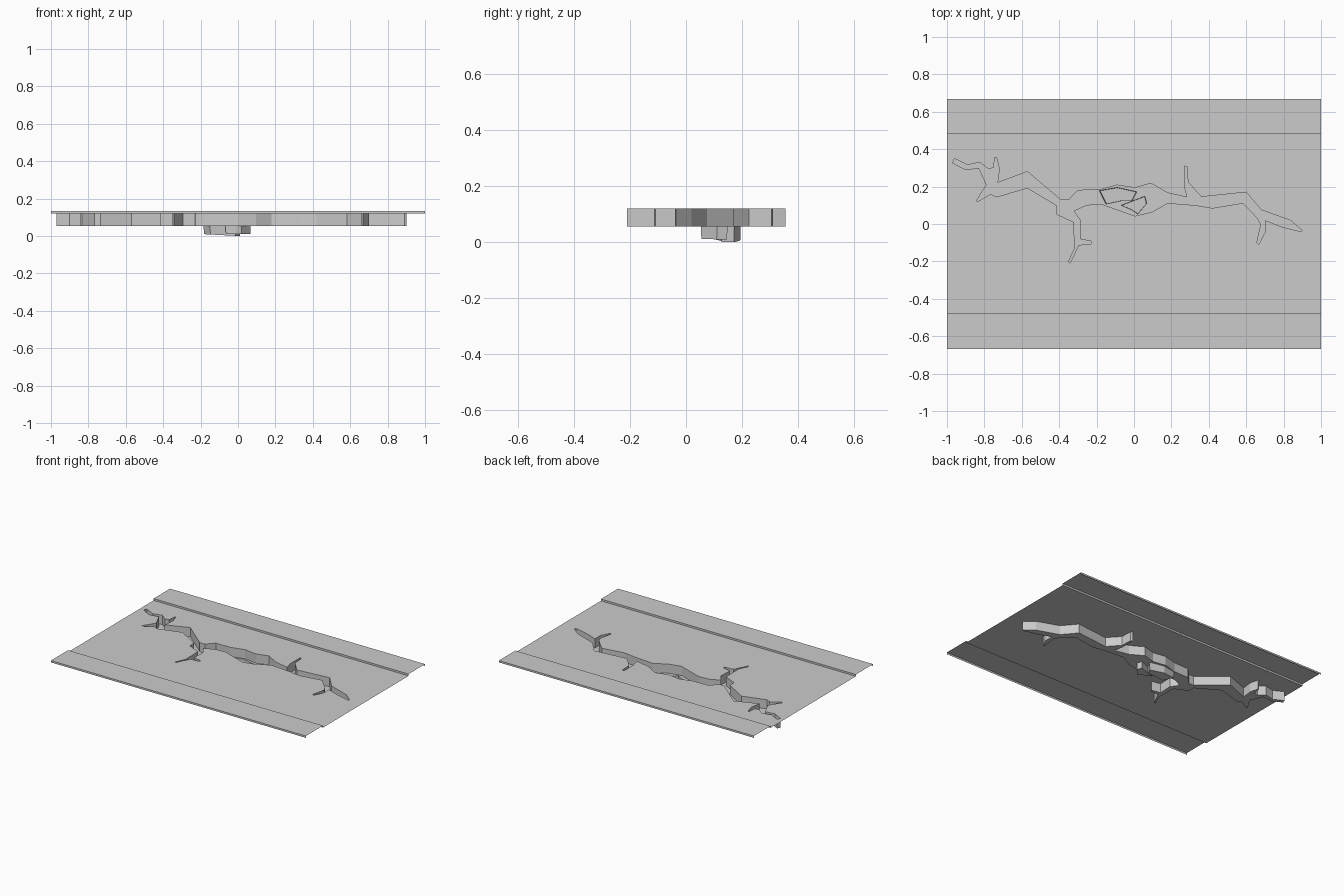
import bpy, bmesh
from mathutils import Vector

if "Cube" in bpy.data.objects:
    bpy.data.objects.remove(bpy.data.objects["Cube"])

ROAD_Z, KERB_Z, FLOOR_Z = 0.12, 0.133, 0.055

# Crack outline, clockwise from the left tip (x, y)
CRACK = [(-.96, .35), (-.89, .315), (-.825, .33), (-.78, .295), (-.75, .30), (-.745, .355),
         (-.735, .355), (-.72, .295), (-.73, .22), (-.57, .28), (-.39, .128), (-.35, .128),
         (-.30, .18), (-.185, .182), (-.09, .208), (.005, .193), (.09, .218), (.18, .166),
         (.285, .143), (.27, .20), (.27, .31), (.285, .305), (.288, .225), (.36, .145),
         (.60, .17), (.68, .075), (.835, .02), (.90, -.035), (.89, -.04), (.79, -.015),
         (.70, .02), (.70, -.045), (.667, -.108), (.657, -.10), (.678, -.005), (.662, .03),
         (.582, .112), (.42, .085), (.33, .10), (.18, .112), (.095, .064), (.005, .043),
         (-.175, .107), (-.253, .102), (-.323, .07), (-.285, .016), (-.29, -.08), (-.226, -.093),
         (-.23, -.107), (-.295, -.112), (-.343, -.21), (-.35, -.20), (-.317, -.13), (-.322, .01),
         (-.414, .053), (-.414, .10), (-.57, .193), (-.735, .145), (-.767, .16), (-.835, .12),
         (-.842, .125), (-.788, .21), (-.83, .30), (-.90, .29), (-.97, .327)]
# Deeper pits in the crack floor: outline, depth at left, depth at right
PITS = [([(-.185, .178), (-.09, .195), (.015, .172), (-.01, .125), (-.065, .125), (-.15, .107)], .01, 0),
        ([(-.068, .10), (.058, .148), (.068, .11), (.02, .053), (-.01, .075)], .012, .01)]


def add_object(name, bm):
    mesh = bpy.data.meshes.new(name)
    bm.to_mesh(mesh)
    bm.free()
    obj = bpy.data.objects.new(name, mesh)
    bpy.context.collection.objects.link(obj)
    return obj


def flat_fill(name, loops):
    """Upward-facing sheet; the first loop is the border, the others are holes."""
    bm = bmesh.new()
    edges = []
    for loop in loops:
        vs = [bm.verts.new(p) for p in loop]
        edges += [bm.edges.new((a, b)) for a, b in zip(vs, vs[1:] + vs[:1])]
    bmesh.ops.triangle_fill(bm, edges=edges, use_beauty=True, use_dissolve=False, normal=(0, 0, 1))
    bm.normal_update()
    for f in bm.faces:
        if f.normal.z < 0:
            f.normal_flip()
    bmesh.ops.dissolve_limit(bm, angle_limit=0.001, verts=bm.verts, edges=bm.edges)
    bmesh.ops.triangulate(bm, faces=[f for f in bm.faces if len(f.verts) > 4])
    return add_object(name, bm)


def walls(name, top, bottom):
    """Inward-facing walls between two clockwise loops."""
    bm = bmesh.new()
    t = [bm.verts.new(p) for p in top]
    b = [bm.verts.new(p) for p in bottom]
    for i in range(len(t)):
        j = (i + 1) % len(t)
        bm.faces.new((t[i], b[i], b[j], t[j]))
    return add_object(name, bm)


def at(points, z):
    return [(x, y, z) for x, y in points]


# Road sheet with the crack cut out
road = [(-1, -.475), (-1, .483), (1, .483), (1, -.475)]
flat_fill("road", [at(road, ROAD_Z), at(CRACK, ROAD_Z)])

# Raised side strips with inner kerb and outer lip
for name, inner, outer in (("front_pavement", -.475, -.667), ("back_pavement", .483, .667)):
    bm = bmesh.new()
    profile = [(inner, ROAD_Z), (inner, KERB_Z), (outer, KERB_Z), (outer, ROAD_Z)]
    l, r = ([bm.verts.new((x, y, z)) for y, z in profile] for x in (-1, 1))
    for i in range(3):
        f = bm.faces.new((l[i], l[i + 1], r[i + 1], r[i]))
        if outer < 0:
            f.normal_flip()
    bm.normal_update()
    top = max(bm.faces, key=lambda f: abs(f.normal.z))
    if top.normal.z < 0:
        bmesh.ops.reverse_faces(bm, faces=bm.faces)
    add_object(name, bm)

# Crack walls and floor
walls("crack_walls", at(CRACK, ROAD_Z), at(CRACK, FLOOR_Z))
flat_fill("crack_floor", [at(CRACK, FLOOR_Z)] + [at(p, FLOOR_Z) for p, _, _ in PITS])

# Pits, slightly tapered with tilted bottoms
for n, (pts, z_left, z_right) in enumerate(PITS, 1):
    c = sum((Vector(p) for p in pts), Vector((0, 0))) / len(pts)
    xs = [p[0] for p in pts]
    bottom = []
    for p in pts:
        q = c + (Vector(p) - c) * .96
        t = (p[0] - min(xs)) / (max(xs) - min(xs))
        bottom.append((q.x, q.y, z_left + (z_right - z_left) * t))
    walls(f"pit_walls_{n}", at(pts, FLOOR_Z), bottom)
    flat_fill(f"pit_floor_{n}", [bottom])
